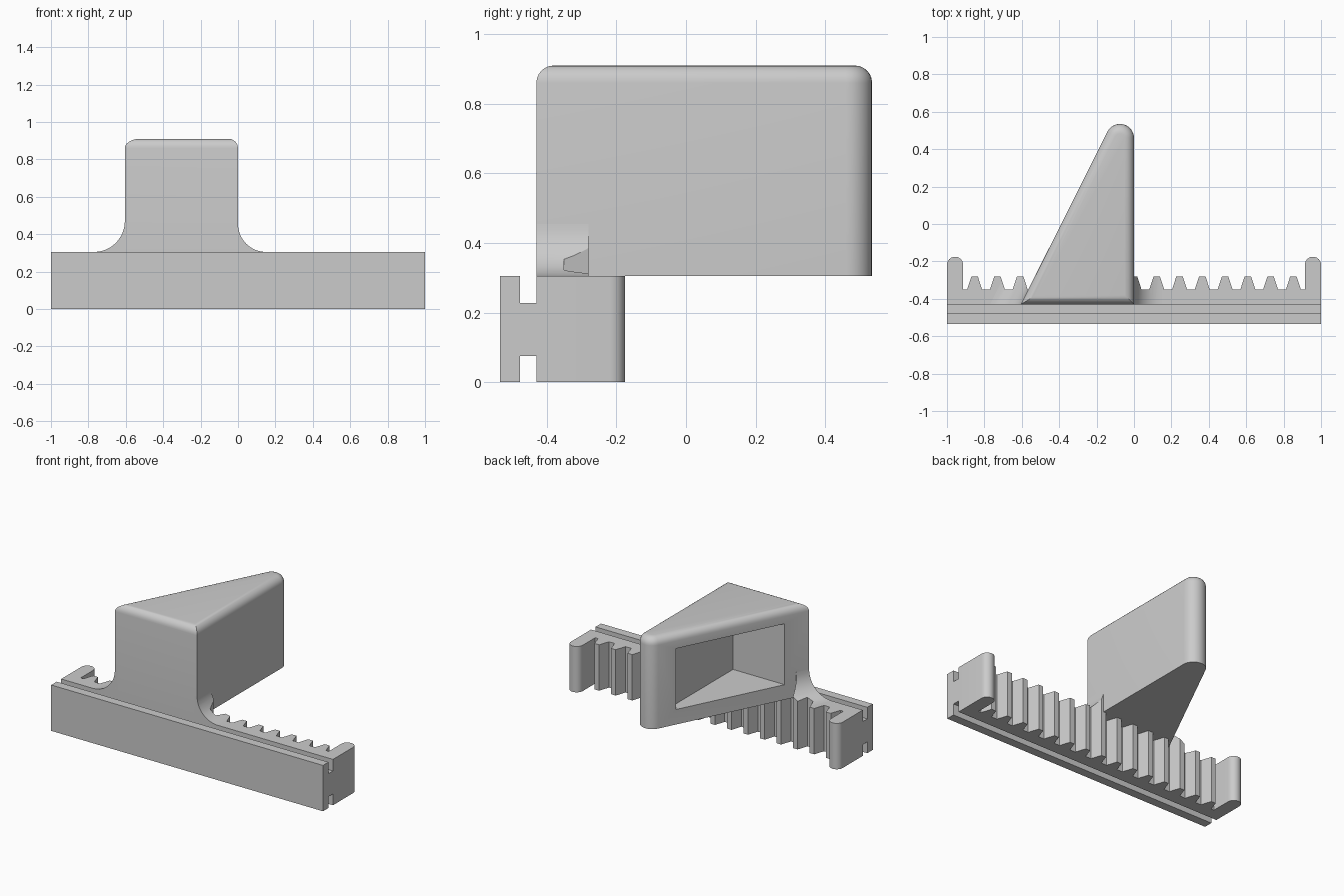
import bpy, bmesh, math
from mathutils import Vector

if "Cube" in bpy.data.objects:
    bpy.data.objects.remove(bpy.data.objects["Cube"], do_unlink=True)

grey = bpy.data.materials.new("plain_grey")
grey.use_nodes = True
grey.diffuse_color = (0.6, 0.6, 0.6, 1)
grey.node_tree.nodes["Principled BSDF"].inputs["Base Color"].default_value = (0.6, 0.6, 0.6, 1)

FRONT, WEB, BODY = -0.535, -0.477, -0.43   # depth of plate, slot and rack
RACK_TOP, TOP = 0.305, 0.91
ROOT, TIP = -0.35, -0.28                   # tooth depth


def arc(cx, cy, r, a0, a1, n=12):
    angles = [math.radians(a0 + (a1 - a0) * i / n) for i in range(n + 1)]
    return [(cx + r * math.cos(a), cy + r * math.sin(a)) for a in angles]


def prism(name, outline, lo, hi, along="z", round_top=0):
    """Extrude an outline along z (outline in xy) or along y (outline in xz)."""
    bm = bmesh.new()
    place = (lambda a, b: (a, b, lo)) if along == "z" else (lambda a, b: (a, lo, b))
    face = bm.faces.new([bm.verts.new(place(*p)) for p in outline])
    ext = bmesh.ops.extrude_face_region(bm, geom=[face])
    verts = [g for g in ext["geom"] if isinstance(g, bmesh.types.BMVert)]
    step = Vector((0, 0, hi - lo)) if along == "z" else Vector((0, hi - lo, 0))
    bmesh.ops.translate(bm, verts=verts, vec=step)
    bmesh.ops.recalc_face_normals(bm, faces=bm.faces)
    if round_top:
        rim = [e for e in bm.edges if all(abs(v.co.z - hi) < 1e-5 for v in e.verts)]
        bmesh.ops.bevel(bm, geom=rim, offset=round_top, segments=6,
                        profile=0.5, affect="EDGES", clamp_overlap=True)
    mesh = bpy.data.meshes.new(name)
    bm.to_mesh(mesh)
    bm.free()
    mesh.materials.append(grey)
    obj = bpy.data.objects.new(name, mesh)
    bpy.context.collection.objects.link(obj)
    return obj


def activate(obj):
    bpy.ops.object.select_all(action="DESELECT")
    obj.select_set(True)
    bpy.context.view_layer.objects.active = obj


def cut(obj, tool, operation):
    mod = obj.modifiers.new("cut", "BOOLEAN")
    mod.object, mod.operation, mod.solver = tool, operation, "EXACT"
    activate(obj)
    bpy.ops.object.modifier_apply(modifier=mod.name)


def bar(x):
    return [(-x, 0), (x, 0)]


# Rack outline: two rounded end posts with teeth between them
POST = 0.087
r = POST / 2
outline = [(-1, BODY), (1, BODY)] + arc(1 - r, -0.175 - r, r, 0, 180)
outline.append((1 - POST, ROOT))
pitch = 2 * (1 - POST) / 15
for i in range(7, -8, -1):
    c = i * pitch
    outline += [(c + 0.04, ROOT), (c + 0.017, TIP), (c - 0.017, TIP), (c - 0.04, ROOT)]
outline.append((POST - 1, ROOT))
outline += arc(r - 1, -0.175 - r, r, 0, 180)
rack = prism("toothed_rack", outline, 0, RACK_TOP)

# Front plate joined to the rack by a web that leaves a slot above and below
def strip(y0, y1):
    return [(-1, y0), (1, y0), (1, y1), (-1, y1)]

plate = prism("front_plate", strip(FRONT, WEB), 0, RACK_TOP)
web = prism("slot_web", strip(WEB, BODY), 0.075, 0.228)

# Wedge-shaped handle with a rounded tip and rounded top rim
LEFT = -0.605
tip_r = 0.075
wedge_outline = [(LEFT, BODY), (0, BODY)] + arc(-tip_r, 0.46, tip_r, 0, 153)
wedge = prism("wedge_handle", wedge_outline, RACK_TOP, TOP, round_top=0.05)

# Pocket sunk into the slanted side
def slant(y):
    return LEFT + 0.5 * (y - BODY)

y0, y1 = -0.28, 0.385
pocket = prism("pocket_cutter", [(-0.15, y0), (slant(y0) - 0.1, y0),
                                 (slant(y1) - 0.1, y1), (-0.15, y1)], 0.405, 0.81)
cut(wedge, pocket, "DIFFERENCE")
bpy.data.objects.remove(pocket, do_unlink=True)

# Concave fillets between handle and rack, trimmed to the tooth outline
trimmer = prism("tooth_trimmer", outline, 0.2, 0.6)
fillets = []
for name, x, side, radius in (("right_fillet", LEFT, -1, 0.165), ("left_fillet", 0, 1, 0.15)):
    low = RACK_TOP - 0.005
    sweep = arc(0, RACK_TOP + radius, radius, 180, 270)
    shape = [(x + side * (radius + a), b) for a, b in sweep]
    shape += [(shape[-1][0], low), (x - side * 0.02, low), (x - side * 0.02, shape[0][1])]
    fillet = prism(name, shape, BODY, TIP, along="y")
    if side < 0:
        for v in fillet.data.vertices:
            v.co.x += slant(v.co.y) - LEFT
    cut(fillet, trimmer, "INTERSECT")
    fillets.append(fillet)
bpy.data.objects.remove(trimmer, do_unlink=True)

for obj in [rack, plate, web, wedge] + fillets:
    activate(obj)
    bpy.ops.object.shade_smooth_by_angle(angle=math.radians(25))
